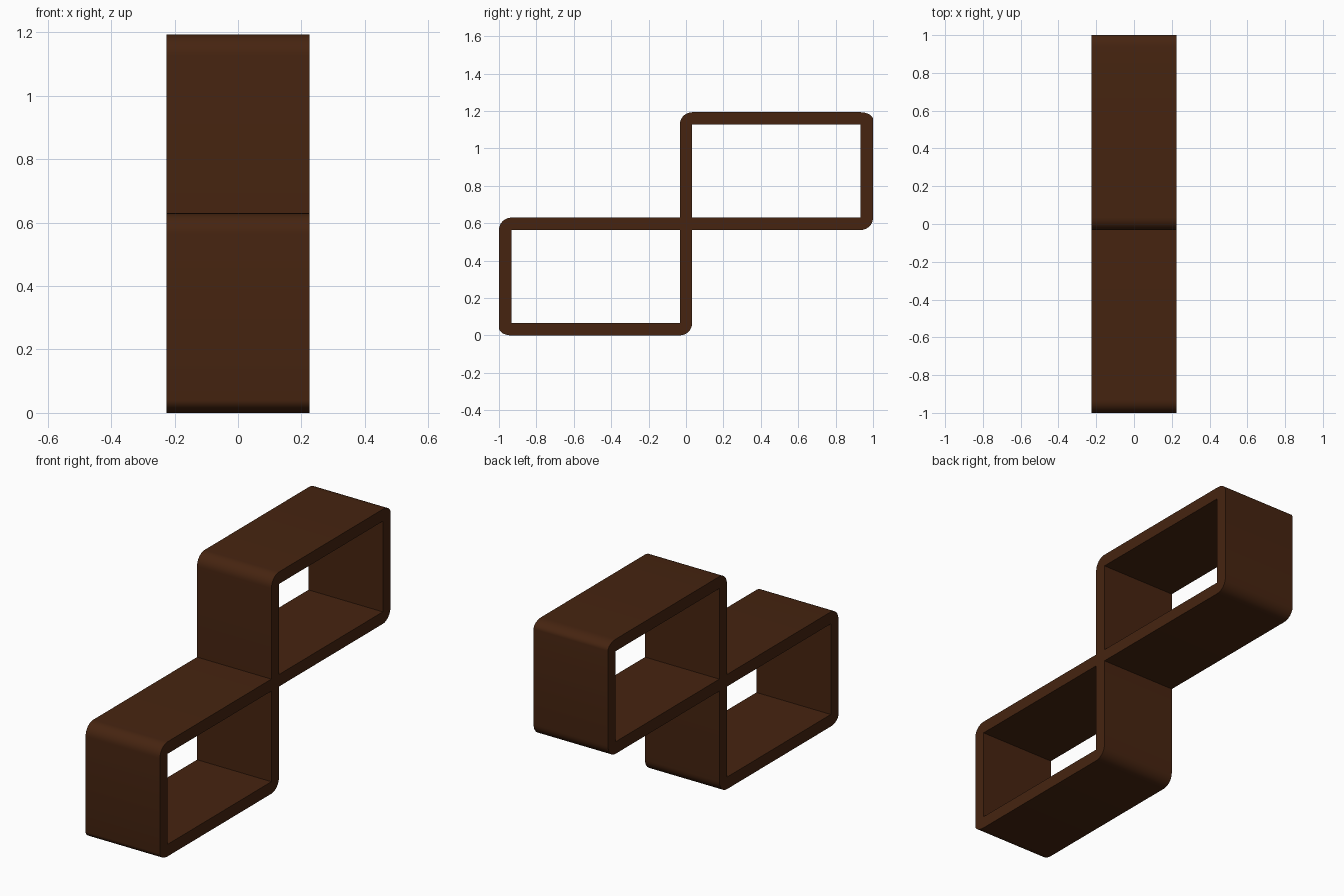
import bpy, bmesh, math

if "Cube" in bpy.data.objects:
    bpy.data.objects.remove(bpy.data.objects["Cube"])

HALF_W = 0.226   # half depth along x
W = 0.033        # half wall thickness
T = 0.066        # wall thickness and corner radius
MID, TOP = 0.5965, 1.193

wood = bpy.data.materials.new("dark walnut")
wood.diffuse_color = (0.061, 0.0176, 0.0052, 1)
wood.use_nodes = True
wood.node_tree.nodes["Principled BSDF"].inputs["Base Color"].default_value = wood.diffuse_color


def rounded(points, steps=8):
    """points: (y, z, radius); returns the outline with rounded corners."""
    out = []
    n = len(points)
    for i, (y, z, r) in enumerate(points):
        if r == 0:
            out.append((y, z))
            continue
        py, pz, _ = points[i - 1]
        ny, nz, _ = points[(i + 1) % n]
        ly, lz = math.hypot(py - y, pz - z), math.hypot(ny - y, nz - z)
        a = ((py - y) / ly, (pz - z) / lz)
        b = ((ny - y) / lz, (nz - z) / lz)
        for k in range(steps + 1):
            t = k / steps * math.pi / 2
            u, v = r * (1 - math.sin(t)), r * (1 - math.cos(t))
            out.append((y + a[0] * u + b[0] * v, z + a[1] * u + b[1] * v))
    return out


# stepped outer outline and the two box openings
outer = rounded([(-1, 0, T), (W, 0, T), (W, MID - W, 0), (1, MID - W, T),
                 (1, TOP, T), (-W, TOP, T), (-W, MID + W, 0), (-1, MID + W, T)])
lower = [(-1 + T, T), (-W, T), (-W, MID - W), (-1 + T, MID - W)]
upper = [(-y, TOP - z) for y, z in lower]

bm = bmesh.new()
edges = []
for loop in (outer, lower, upper):
    vs = [bm.verts.new((-HALF_W, y, z)) for y, z in loop]
    edges += [bm.edges.new((vs[i - 1], vs[i])) for i in range(len(vs))]
bmesh.ops.triangle_fill(bm, use_beauty=True, edges=edges, normal=(1, 0, 0))

# extrude the profile across the shelf depth
res = bmesh.ops.extrude_face_region(bm, geom=bm.faces[:], use_keep_orig=True)
new = [g for g in res["geom"] if isinstance(g, bmesh.types.BMVert)]
bmesh.ops.translate(bm, verts=new, vec=(2 * HALF_W, 0, 0))
bmesh.ops.recalc_face_normals(bm, faces=bm.faces[:])

mesh = bpy.data.meshes.new("stepped_shelf")
bm.to_mesh(mesh)
bm.free()
mesh.materials.append(wood)
shelf = bpy.data.objects.new("stepped_shelf", mesh)
bpy.context.collection.objects.link(shelf)

# smooth the rounded corners, keep the rims sharp
bpy.context.view_layer.objects.active = shelf
shelf.select_set(True)
bpy.ops.object.shade_smooth_by_angle(angle=math.radians(30))
